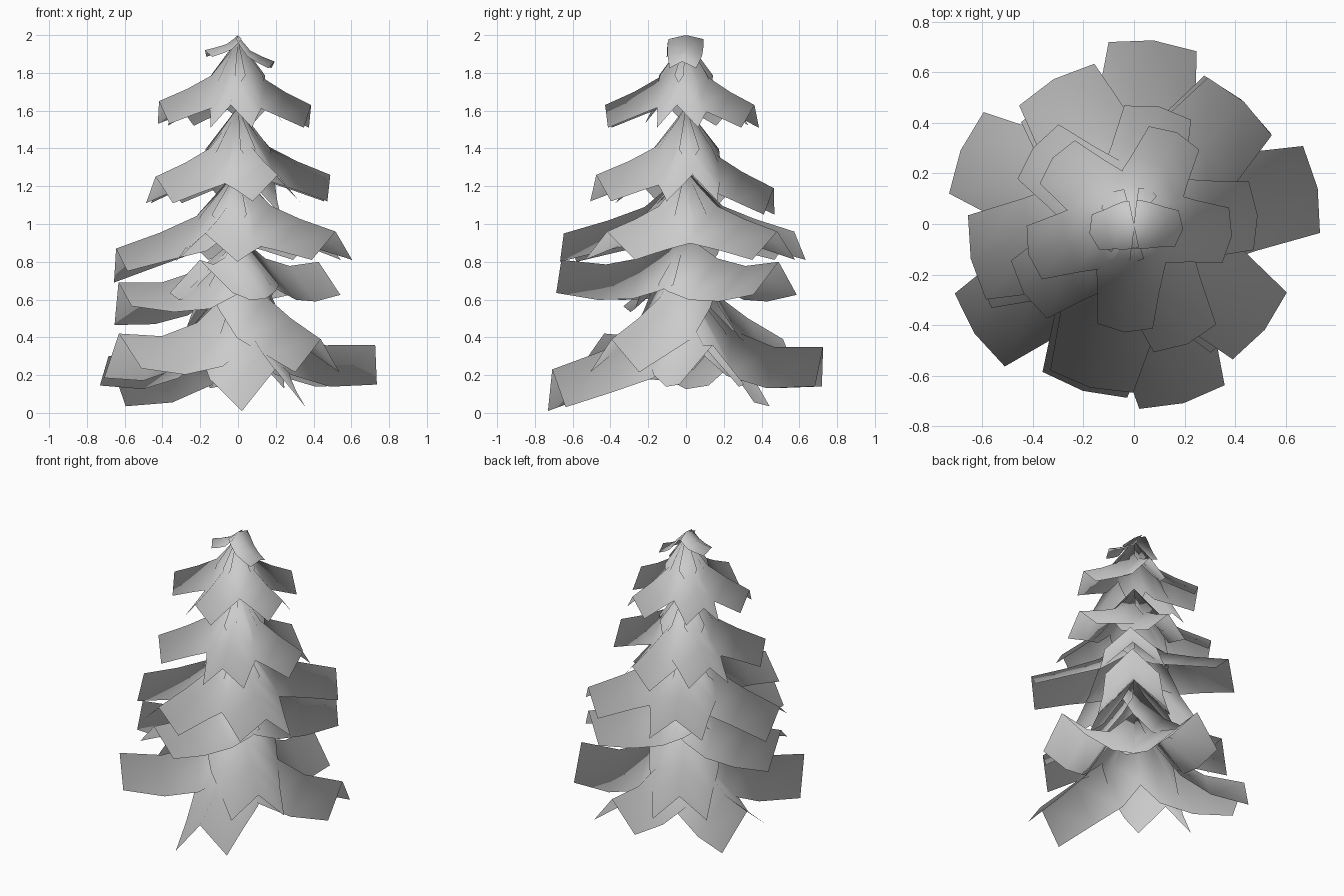
import bpy
from math import cos, sin, radians
from mathutils import Vector


def branch(name, azimuth, reach, z_root, z_tip, half, drop, sag=0.0,
           root_drop=1.6, roll=0.0):
    """Drooping foliage card: a ridge line with a wing hanging on each side."""
    a = radians(azimuth)
    # along the ridge: reach fraction, fall fraction, width, drop blend, sag
    stations = [(0.0, 0.0, 1.3, 1.0, 0.0),
                (0.12, 0.24, 1.33, 0.9, 0.2),
                (0.34, 0.59, 1.27, 0.5, 0.8),
                (0.64, 0.80, 1.12, 0.15, 1.0),
                (1.0, 1.0, 1.0, 0.0, 0.0)]
    verts, faces = [], []
    for t, fall, w, blend, s in stations:
        z = z_root + (z_tip - z_root) * fall - sag * s
        d = drop * (1 + (root_drop - 1) * blend)
        for side in (-1, 0, 1):
            r = reach * t - abs(side) * 0.025 * t
            off = side * half * w
            verts.append((r * cos(a) - off * sin(a),
                          r * sin(a) + off * cos(a),
                          z - abs(side) * d + side * roll * t))
    for i in range(len(stations) - 1):
        for j in range(2):
            k = i * 3 + j
            faces.append((k, k + 3, k + 4, k + 1))
    mesh = bpy.data.meshes.new(name)
    mesh.from_pydata(verts, [], faces)
    mesh.update()
    for p in mesh.polygons:
        p.use_smooth = True
    # foliage shading: normals point away from the trunk axis
    mesh.normals_split_custom_set_from_vertices(
        [Vector((x, y, 0.12)).normalized() for x, y, z in verts])
    ob = bpy.data.objects.new(name, mesh)
    bpy.context.collection.objects.link(ob)


# Tiers from ground to tip: root height, half width, wing drop, sag,
# root drop factor, then branches as (azimuth, reach, tip height[, roll])
tiers = [
    (0.70, 0.175, 0.21, 0.07, 1.3,
     [(285.5, 0.735, 0.23, 0.01), (214.5, 0.765, 0.42, 0.025),
      (157, 0.745, 0.30, 0.055), (84, 0.73, 0.35), (11, 0.74, 0.36)]),
    (0.94, 0.175, 0.175, 0.05, 1.5,
     [(253, 0.69, 0.81), (195, 0.655, 0.69, 0.05), (49, 0.65, 0.80),
      (318, 0.59, 0.39), (121, 0.60, 0.39)]),
    (1.29, 0.17, 0.15, 0.0, 1.6,
     [(321, 0.665, 0.96), (119, 0.655, 0.96), (192, 0.66, 0.87, 0.03),
      (255, 0.67, 0.95), (48, 0.65, 0.96)]),
    (1.62, 0.135, 0.14, 0.0, 1.6,
     [(4, 0.49, 1.26), (78, 0.475, 1.19), (143, 0.50, 1.25),
      (212, 0.515, 1.25), (294, 0.52, 1.26)]),
    (1.98, 0.11, 0.12, 0.0, 1.6,
     [(353, 0.39, 1.63), (65, 0.40, 1.63), (141, 0.415, 1.64),
      (196, 0.435, 1.65), (265, 0.43, 1.63)]),
    (2.0, 0.072, 0.035, 0.0, 0.6,
     [(192, 0.18, 1.92), (354, 0.195, 1.86)]),
]
for n, (z_root, half, drop, sag, root_drop, items) in enumerate(tiers, 1):
    for m, (az, reach, z_tip, *roll) in enumerate(items, 1):
        # steep hanging branches do not sag further
        s = sag if z_root - z_tip < 0.45 else 0.0
        branch(f"tier_{n}_branch_{m}", az, reach, z_root, z_tip, half, drop,
               s, root_drop, *roll)
